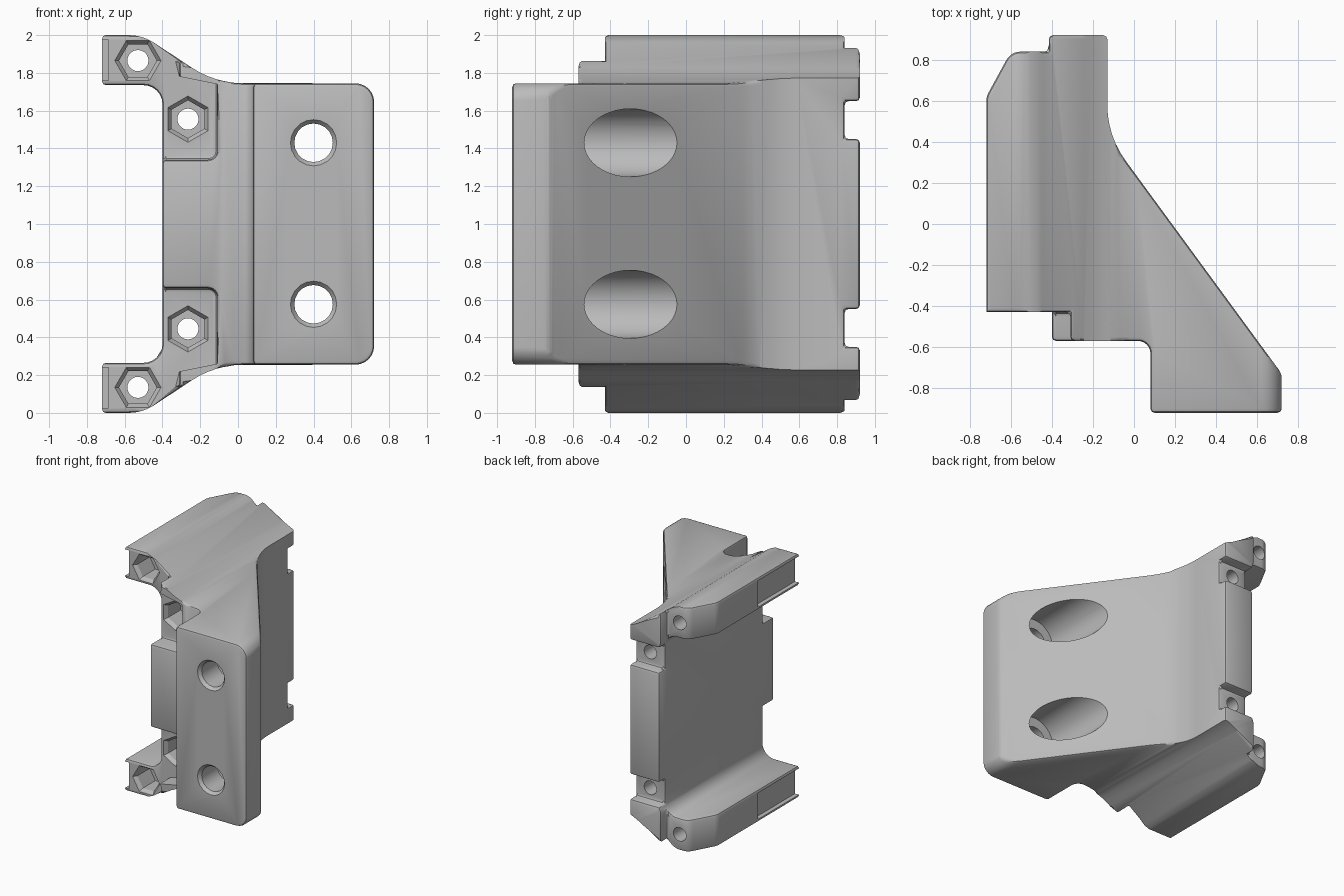
import bpy, bmesh, math
from mathutils import Vector

cube = bpy.data.objects.get("Cube")
if cube:
    bpy.data.objects.remove(cube, do_unlink=True)

grey = bpy.data.materials.new("mid_grey")
grey.use_nodes = True
grey.diffuse_color = (0.5, 0.5, 0.5, 1)
grey.node_tree.nodes["Principled BSDF"].inputs["Base Color"].default_value = (0.5, 0.5, 0.5, 1)


def rounded(corners, steps=6):
    """Fillet each (a, b, radius) corner of a closed outline."""
    out = []
    for i, (a, b, r) in enumerate(corners):
        p = Vector((a, b))
        if not r:
            out.append(p)
            continue
        d0 = (Vector(corners[i - 1][:2]) - p).normalized()
        d1 = (Vector(corners[(i + 1) % len(corners)][:2]) - p).normalized()
        half = math.acos(d0.dot(d1)) / 2
        centre = p + (d0 + d1).normalized() * (r / math.sin(half))
        start = p + d0 * (r / math.tan(half)) - centre
        end = p + d1 * (r / math.tan(half)) - centre
        first = math.atan2(start.y, start.x)
        sweep = (math.atan2(end.y, end.x) - first + math.pi) % math.tau - math.pi
        for k in range(steps + 1):
            t = first + sweep * k / steps
            out.append(centre + Vector((math.cos(t), math.sin(t))) * r)
    return out


def prism(name, outline, axis, lo, hi, grow=1.0, centre=(0, 0)):
    """Extrude an outline along y (x,z outline) or z (x,y outline)."""
    bm = bmesh.new()
    rings = []
    for depth, s in ((lo, 1.0), (hi, grow)):
        ring = []
        for a, b in outline:
            a = centre[0] + (a - centre[0]) * s
            b = centre[1] + (b - centre[1]) * s
            ring.append(bm.verts.new((a, depth, b) if axis == "y" else (a, b, depth)))
        rings.append(ring)
    n = len(outline)
    bm.faces.new(rings[0])
    bm.faces.new(rings[1][::-1])
    for i in range(n):
        j = (i + 1) % n
        bm.faces.new((rings[0][i], rings[1][i], rings[1][j], rings[0][j]))
    bmesh.ops.recalc_face_normals(bm, faces=bm.faces)
    mesh = bpy.data.meshes.new(name)
    bm.to_mesh(mesh)
    bm.free()
    mesh.materials.append(grey)
    obj = bpy.data.objects.new(name, mesh)
    bpy.context.collection.objects.link(obj)
    return obj


def volume(mesh):
    bm = bmesh.new()
    bm.from_mesh(mesh)
    result = bm.calc_volume()
    bm.free()
    return result


def combine(obj, tool, operation="DIFFERENCE"):
    mod = obj.modifiers.new("cut", "BOOLEAN")
    mod.object, mod.operation = tool, operation
    before = volume(obj.data)
    for solver in ("EXACT", "MANIFOLD"):
        mod.solver = solver
        bpy.context.view_layer.update()
        graph = bpy.context.evaluated_depsgraph_get()
        mesh = bpy.data.meshes.new_from_object(obj.evaluated_get(graph))
        if volume(mesh) > before * 0.1:
            obj.data = mesh
            break
    obj.modifiers.clear()
    bpy.data.objects.remove(tool, do_unlink=True)


def ngon(x, z, r, n, turn=0.0):
    return [(x + r * math.cos(turn + math.tau * i / n), z + r * math.sin(turn + math.tau * i / n))
            for i in range(n)]


def rect(x0, x1, z0, z1):
    return [(x0, z0), (x1, z0), (x1, z1), (x0, z1)]


def flip(outline, low):
    return [(x, 2 - z) for x, z in outline] if low else outline


# Main body: C-shaped front outline crossed with the sloping plan outline
upper = [(-0.721, 1.735, 0), (-0.721, 2.0, 0), (-0.505, 2.0, 0.25), (-0.12, 1.745, 0.5),
         (0.721, 1.745, 0.1)]
lower = [(x, 2 - z, r) for x, z, r in reversed(upper)]
front = upper + lower + [(-0.40, 0.265, 0.1), (-0.40, 1.735, 0.1)]
plan = [(0.08, -0.92, 0), (0.72, -0.92, 0), (0.72, -0.73, 0.08), (-0.13, 0.43, 0.46),
        (-0.13, 0.92, 0), (-0.415, 0.92, 0), (-0.415, 0.84, 0), (-0.60, 0.84, 0.08),
        (-0.72, 0.62, 0.1), (-0.72, -0.57, 0), (0.08, -0.57, 0.06)]
bracket = prism("bracket_body", rounded(front), "y", -1.2, 1.2)
combine(bracket, prism("plan_cutter", rounded(plan), "z", -0.5, 2.5), "INTERSECT")

pocket = rounded([(-0.9, 1.34, 0), (-0.11, 1.34, 0.05), (-0.11, 1.74, 0), (-0.31, 1.78, 0),
                  (-0.31, 2.2, 0), (-0.9, 2.2, 0)])
nuts = ((-0.53, 1.865, 0), (-0.265, 1.555, math.pi / 6))
for low in (False, True):
    # Front nut pockets, rear notches and flange side recesses
    combine(bracket, prism("pocket_cutter", flip(pocket, low), "y", -0.8, -0.43))
    combine(bracket, prism("notch_cutter", flip(rect(-0.6, 0.1, 1.45, 1.65), low), "y", 0.84, 1.1))
    combine(bracket, prism("recess_cutter", flip(rect(-0.8, -0.685, 1.76, 1.975), low), "y", -0.6, 0.1))
    # Nut seats with a lead-in, and their bolt holes
    for x, z, turn in nuts:
        z = 2 - z if low else z
        seat = ngon(x, z, 0.1, 6, turn)
        combine(bracket, prism("nut_cutter", seat, "y", -0.45, -0.24))
        combine(bracket, prism("lead_in_cutter", seat, "y", -0.4, -0.44, 1.3, (x, z)))
        combine(bracket, prism("bolt_cutter", ngon(x, z, 0.056, 20), "y", -0.5, 1.1))
    # Mounting holes with a front chamfer and a wide rear bore
    z = 0.575 if low else 1.43
    hole = ngon(0.4, z, 0.102, 20)
    combine(bracket, prism("mount_cutter", hole, "y", -1.1, 0.0))
    combine(bracket, prism("chamfer_cutter", hole, "y", -0.895, -0.925, 1.24, (0.4, z)))
    combine(bracket, prism("bore_cutter", ngon(0.4, z, 0.18, 40), "y", -0.69, 0.6))

# Soften the outer edges, leaving holes, thin lips and the pocket tip crisp
crisp = [(-0.53, 1.865, 0.132), (-0.265, 1.555, 0.132), (0.4, 1.428, 0.19), (-0.2, 1.79, 0.13)]


def stays_crisp(edge):
    if all(v.co.x < -0.68 and v.co.y < 0.11 for v in edge.verts):
        return True
    return any(all(math.hypot(v.co.x - x, 1 + abs(v.co.z - 1) - z) < r for v in edge.verts)
               for x, z, r in crisp)


def extent(bm):
    return max((abs(c) for v in bm.verts for c in (v.co - Vector((0, 0, 1)))), default=0)


original = volume(bracket.data)
for width in (0.02, 0.01):
    bm = bmesh.new()
    bm.from_mesh(bracket.data)
    bmesh.ops.remove_doubles(bm, verts=bm.verts, dist=0.003)
    edges = [e for e in bm.edges if e.is_manifold and e.calc_face_angle(0) > math.radians(35)
             and not stays_crisp(e)]
    bmesh.ops.bevel(bm, geom=edges, offset=width, offset_type="OFFSET", segments=2, profile=0.5,
                    affect="EDGES", clamp_overlap=False)
    good = (all(math.isfinite(c) for v in bm.verts for c in v.co) and extent(bm) < 1.005
            and abs(bm.calc_volume() - original) < original * 0.03)
    if good:
        bm.to_mesh(bracket.data)
        bracket.data.update()
    bm.free()
    if good:
        break

bracket.select_set(True)
bpy.context.view_layer.objects.active = bracket
bpy.ops.object.shade_smooth_by_angle(angle=math.radians(30))
